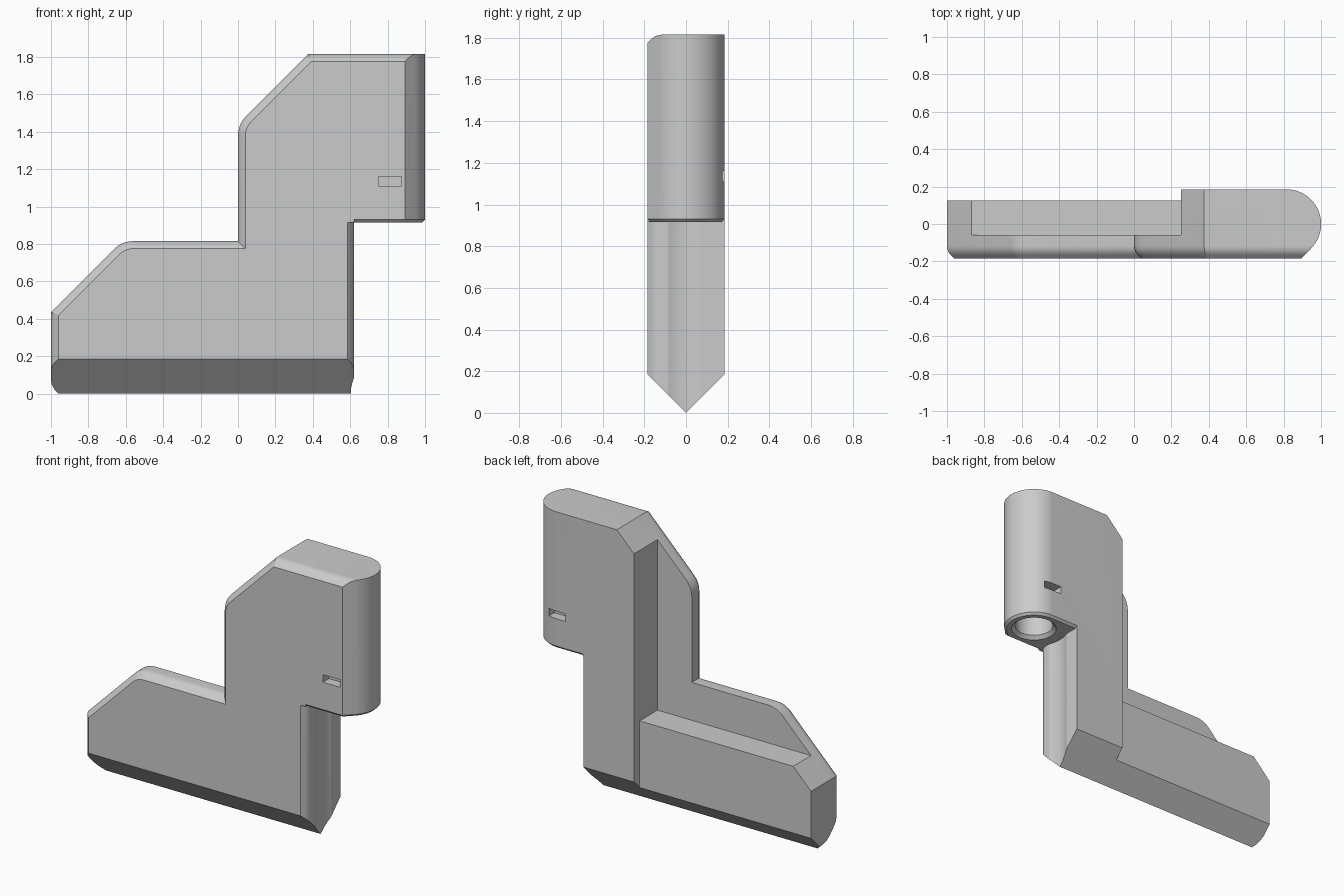
import bpy, bmesh, math
from mathutils import Vector

cube = bpy.data.objects.get("Cube")
if cube:
    bpy.data.objects.remove(cube, do_unlink=True)

# One plain grey material
grey = bpy.data.materials.new("plain_grey")
grey.use_nodes = True
grey.diffuse_color = (0.6, 0.6, 0.6, 1)
grey.node_tree.nodes["Principled BSDF"].inputs["Base Color"].default_value = (0.6, 0.6, 0.6, 1)

D = 0.185      # half thickness
R = 0.068      # edge rounding radius


def arc(cx, cy, r, a0, a1, n):
    angles = [math.radians(a0 + (a1 - a0) * i / n) for i in range(n + 1)]
    return [(cx + r * math.cos(a), cy + r * math.sin(a)) for a in angles]


def inset(points, weights, amount):
    """Move every edge of a counter-clockwise outline inward by weight * amount."""
    result = []
    count = len(points)
    for i in range(count):
        p = Vector(points[i])
        a = (p - Vector(points[i - 1])).normalized()
        b = (Vector(points[(i + 1) % count]) - p).normalized()
        da, db = weights[i - 1] * amount, weights[i] * amount
        na, nb = Vector((-a.y, a.x)), Vector((-b.y, b.x))
        det = na.x * nb.y - na.y * nb.x
        result.append((p.x + (da * nb.y - db * na.y) / det,
                       p.y + (db * na.x - da * nb.x) / det))
    return result


def loft(name, points, levels, place, weights=None):
    """Skin inset copies of an outline through (height, inset) levels."""
    weights = weights or [1] * len(points)
    bm = bmesh.new()
    rings = [[bm.verts.new(place(u, v, h)) for u, v in inset(points, weights, d)]
             for h, d in levels]
    for low, high in zip(rings, rings[1:]):
        for i in range(len(low)):
            bm.faces.new((low[i - 1], low[i], high[i], high[i - 1]))
    bm.faces.new(rings[0])
    bm.faces.new(rings[-1])
    bmesh.ops.recalc_face_normals(bm, faces=bm.faces)
    mesh = bpy.data.meshes.new(name)
    bm.to_mesh(mesh)
    bm.free()
    mesh.materials.append(grey)
    obj = bpy.data.objects.new(name, mesh)
    bpy.context.collection.objects.link(obj)
    return obj


def along_x(u, v, h):
    return (h, u, v)


def along_y(u, v, h):
    return (u, h, v)


def along_z(u, v, h):
    return (u, v, h)


def box(name, x0, x1, y0, y1, z0, z1):
    return loft(name, [(x0, y0), (x1, y0), (x1, y1), (x0, y1)],
                [(z0, 0), (z1, 0)], along_z)


def combine(target, tool, operation):
    tool.hide_render = True
    mod = target.modifiers.new(operation.lower(), 'BOOLEAN')
    mod.operation = operation
    mod.solver = 'EXACT'
    mod.object = tool
    bpy.context.view_layer.objects.active = target
    bpy.ops.object.modifier_apply(modifier=mod.name)
    bpy.data.objects.remove(tool, do_unlink=True)


# Stepped silhouette, with rounded knees
radius = 0.145
reach = radius * math.tan(math.radians(22.5))
outline = [(-0.96, 0), (0.62, 0), (0.62, 0.915), (1.1, 0.915), (1.1, 1.815), (0.375, 1.815)]
weights = [0, 0.85, 0, 0, 1, 1]
outline += arc(radius, 1.44 - reach, radius, 135, 180, 5)
outline += [(0, 0.815)]
outline += arc(-0.62 + reach, 0.815 - radius, radius, 90, 135, 5)
outline += [(-1, 0.435), (-1, 0.07), (-0.995, 0.045), (-0.98, 0.02)]
weights += [1] * (len(outline) - len(weights))

# Front edge starts at forty-five degrees, then rounds over
levels = [(-D, R * (2 - math.sqrt(2)))]
for i in range(6):
    a = math.radians(45 + 9 * i)
    levels.append((-D + R * (1 - math.cos(a)), R * (1 - math.sin(a))))
levels.append((D, 0))
body = loft("stepped_bracket", outline, levels, along_y, weights)

# Round the barrel end, with a small chamfer under it
E = D + 0.0005
plan = [(0.55, -E), (0.815 + E * (math.sqrt(2) - 1), -E)]
plan += arc(0.815, 0, E, -45, 90, 24) + [(0.55, E)]
barrel = loft("barrel_envelope", plan, [(0.914, 0.016), (0.93, 0), (2, 0)], along_z)
combine(barrel, box("body_envelope", -1.2, 0.621, -0.3, 0.3, -0.2, 2.1), 'UNION')
combine(body, barrel, 'INTERSECT')

# Pointed underside
wedge = [(0, 0), (0.4, 0.4), (0.4, -0.2), (-0.4, -0.2), (-0.4, 0.4)]
combine(body, loft("underside_cutter", wedge[::-1], [(-1.3, 0), (1.3, 0)], along_x), 'DIFFERENCE')

# Ledge and thinner foot behind the front plate
combine(body, box("ledge_cutter", -1.3, 0.25, -0.06, 0.4, 0.565, 2.2), 'DIFFERENCE')
combine(body, box("foot_cutter", -1.3, 0.25, 0.125, 0.4, -0.3, 2.1), 'DIFFERENCE')


def disc(r, n=48):
    return arc(0.815, 0, r, 0, 360, n)[:-1]


# Clearance groove down the leg
combine(body, loft("groove_cutter", disc(0.212), [(-0.2, 0), (0.9149, 0)], along_z), 'DIFFERENCE')

# Countersunk pin hole in the barrel
hole = loft("pin_hole_cutter", disc(0.145),
            [(0.9, 0), (0.915, 0.005), (0.937, 0.027), (1.45, 0.027)], along_z)
combine(body, hole, 'DIFFERENCE')

# Small slots on both faces of the barrel
for side in (-1, 1):
    y0, y1 = sorted((side * 0.122, side * 0.3))
    combine(body, box("slot_cutter", 0.75, 0.875, y0, y1, 1.11, 1.16), 'DIFFERENCE')

# Smooth curves, keep edges crisp
bpy.ops.object.select_all(action='DESELECT')
body.select_set(True)
bpy.context.view_layer.objects.active = body
bpy.ops.object.shade_smooth_by_angle(angle=math.radians(25))
